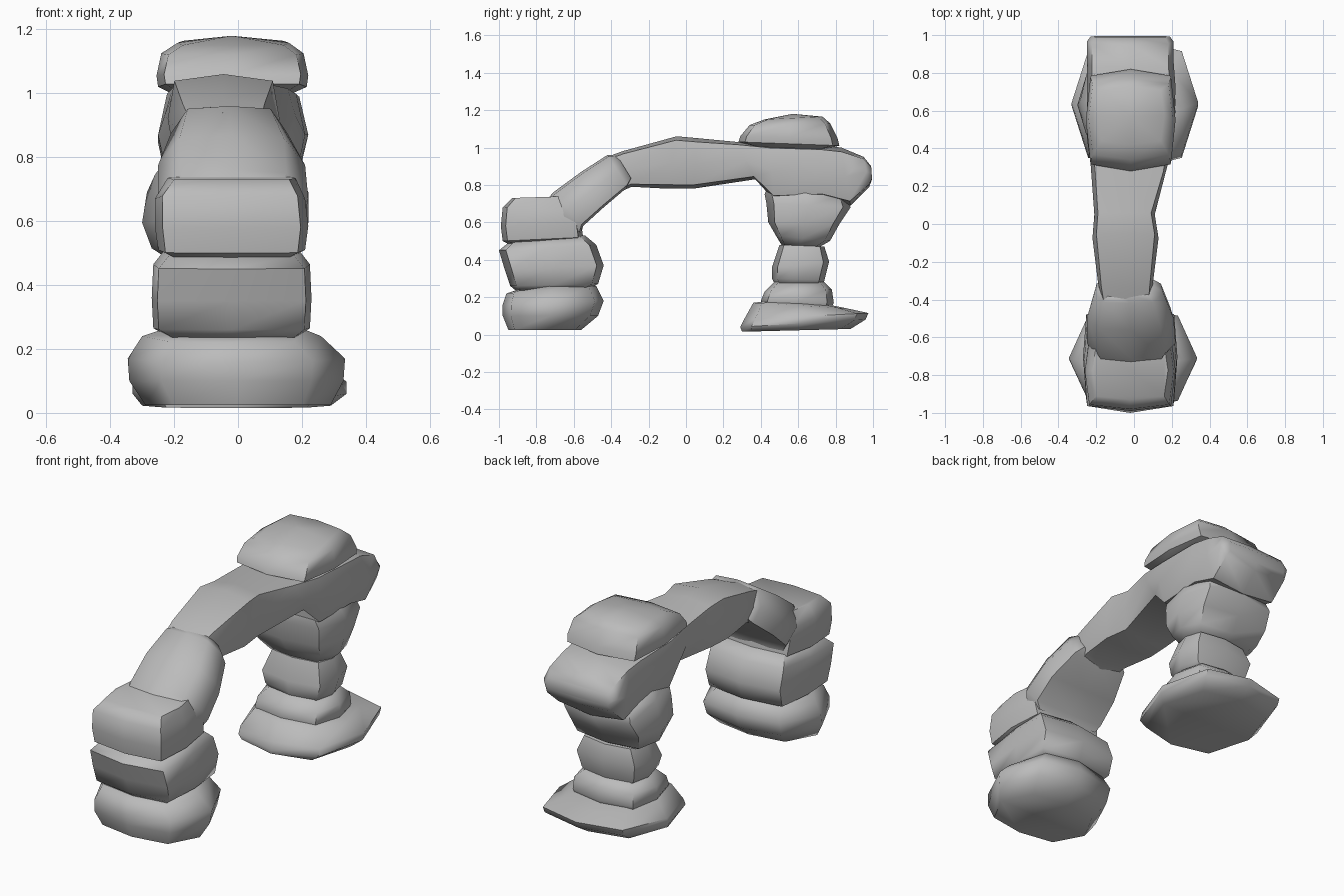
import bpy, bmesh, math

stone_grey = bpy.data.materials.new("stone grey")
stone_grey.diffuse_color = (0.5, 0.5, 0.5, 1)


def stone(name, rings, kx=0.8, ky=0.8, top=None, twist=0.0):
    """Loft eight-sided rings. A ring is a line in the yz plane
    (y0, z0, y1, z1) plus its x range (x0, x1); kx and ky place the corners."""
    bm = bmesh.new()
    plan = [(-1, 0), (-kx, -ky), (0, -1), (kx, -ky),
            (1, 0), (kx, ky), (0, 1), (-kx, ky)]
    loops = []
    for y0, z0, y1, z1, x0, x1 in rings:
        loop = []
        for u, v in plan:
            t = (v + 1) / 2
            x = (x0 + x1) / 2 + u * (x1 - x0) / 2 * (1 - twist * v)
            loop.append(bm.verts.new((x, y0 + (y1 - y0) * t, z0 + (z1 - z0) * t)))
        loops.append(loop)
    for a, b in zip(loops, loops[1:]):
        for i in range(8):
            j = (i + 1) % 8
            bm.faces.new((a[i], a[j], b[j], b[i]))
    bm.faces.new(loops[0][::-1])
    if top:                                  # peaked end
        peak = bm.verts.new(top)
        for i in range(8):
            bm.faces.new((loops[-1][i], loops[-1][(i + 1) % 8], peak))
    else:
        bm.faces.new(loops[-1])
    bmesh.ops.recalc_face_normals(bm, faces=bm.faces)
    mesh = bpy.data.meshes.new(name)
    bm.to_mesh(mesh)
    bm.free()
    mesh.materials.append(stone_grey)
    ob = bpy.data.objects.new(name, mesh)
    bpy.context.collection.objects.link(ob)
    bpy.ops.object.select_all(action='DESELECT')
    ob.select_set(True)
    bpy.context.view_layer.objects.active = ob
    bpy.ops.object.shade_smooth_by_angle(angle=math.radians(55))
    return ob


# Front pillar, bottom to top
stone("front_foot_stone", [
    (-0.95, 0.025, -0.56, 0.025, -0.29, 0.29),
    (-0.98, 0.10, -0.47, 0.10, -0.34, 0.33),
    (-0.98, 0.16, -0.44, 0.18, -0.345, 0.335),
    (-0.96, 0.22, -0.48, 0.26, -0.30, 0.26),
    (-0.90, 0.24, -0.56, 0.28, -0.24, 0.21)], 0.70, 0.83)
stone("front_middle_stone", [
    (-0.91, 0.235, -0.52, 0.245, -0.22, 0.19),
    (-0.94, 0.26, -0.47, 0.27, -0.265, 0.225),
    (-0.97, 0.35, -0.44, 0.37, -0.27, 0.23),
    (-1.00, 0.45, -0.48, 0.48, -0.265, 0.225),
    (-0.95, 0.49, -0.54, 0.53, -0.23, 0.19)], 0.93, 0.86)
stone("front_upper_stone", [
    (-0.93, 0.475, -0.58, 0.50, -0.20, 0.16),
    (-0.98, 0.50, -0.55, 0.52, -0.25, 0.21),
    (-0.99, 0.58, -0.56, 0.59, -0.26, 0.22),
    (-0.98, 0.68, -0.58, 0.66, -0.26, 0.21),
    (-0.93, 0.73, -0.62, 0.74, -0.22, 0.18)], 0.9, 0.88)

# Sloping shoulder and the span that ends in the head stone
stone("sloping_shoulder", [
    (-0.56, 0.54, -0.76, 0.70, -0.22, 0.19),
    (-0.55, 0.58, -0.71, 0.76, -0.25, 0.22),
    (-0.44, 0.68, -0.56, 0.87, -0.25, 0.21),
    (-0.31, 0.79, -0.42, 0.96, -0.21, 0.155),
    (-0.29, 0.83, -0.37, 0.96, -0.17, 0.11)], 0.82, 0.9, twist=0.15)
stone("span_and_head_stone", [
    (-0.36, 0.76, -0.45, 0.94, -0.17, 0.09),
    (-0.29, 0.79, -0.34, 0.98, -0.19, 0.10),
    (-0.10, 0.78, -0.05, 1.06, -0.22, 0.13),
    (0.04, 0.78, 0.06, 1.05, -0.21, 0.11),
    (0.37, 0.83, 0.27, 1.03, -0.23, 0.18),
    (0.47, 0.72, 0.45, 1.02, -0.25, 0.21),
    (0.73, 0.73, 0.72, 1.01, -0.25, 0.22),
    (0.88, 0.69, 0.83, 1.00, -0.25, 0.21),
    (0.98, 0.79, 0.95, 0.95, -0.25, 0.21),
    (0.995, 0.83, 0.99, 0.90, -0.23, 0.19)], 0.88, 0.85)

# Cap stone on the head
stone("cap_stone", [
    (0.36, 1.00, 0.74, 0.99, -0.20, 0.16),
    (0.28, 1.03, 0.82, 1.01, -0.25, 0.215),
    (0.29, 1.06, 0.81, 1.05, -0.255, 0.22),
    (0.34, 1.12, 0.77, 1.13, -0.24, 0.205),
    (0.42, 1.15, 0.73, 1.165, -0.19, 0.16)], 0.9, 0.87, (-0.02, 0.57, 1.18))

# Rear pillar, bottom to top
stone("rear_foot_stone", [
    (0.30, 0.015, 0.88, 0.03, -0.30, 0.29),
    (0.29, 0.04, 0.96, 0.08, -0.33, 0.34),
    (0.31, 0.08, 0.975, 0.115, -0.33, 0.34),
    (0.36, 0.17, 0.86, 0.14, -0.26, 0.26),
    (0.44, 0.18, 0.76, 0.16, -0.20, 0.20)], 0.74, 0.82, (0, 0.6, 0.18))
stone("rear_collar_stone", [
    (0.41, 0.155, 0.78, 0.15, -0.23, 0.21),
    (0.40, 0.18, 0.79, 0.17, -0.24, 0.22),
    (0.42, 0.23, 0.78, 0.24, -0.235, 0.215),
    (0.47, 0.28, 0.74, 0.28, -0.18, 0.16)], 0.82, 0.82)
stone("rear_middle_stone", [
    (0.48, 0.26, 0.73, 0.26, -0.17, 0.15),
    (0.46, 0.30, 0.74, 0.29, -0.20, 0.18),
    (0.46, 0.36, 0.765, 0.39, -0.225, 0.20),
    (0.50, 0.48, 0.74, 0.47, -0.18, 0.16)], 0.85, 0.8)
stone("rear_upper_stone", [
    (0.51, 0.48, 0.70, 0.46, -0.20, 0.15),
    (0.48, 0.53, 0.77, 0.50, -0.27, 0.20),
    (0.44, 0.60, 0.82, 0.59, -0.30, 0.22),
    (0.43, 0.70, 0.88, 0.68, -0.285, 0.22),
    (0.42, 0.75, 0.86, 0.74, -0.26, 0.20),
    (0.44, 0.80, 0.82, 0.80, -0.22, 0.16)], 0.82, 0.82)
